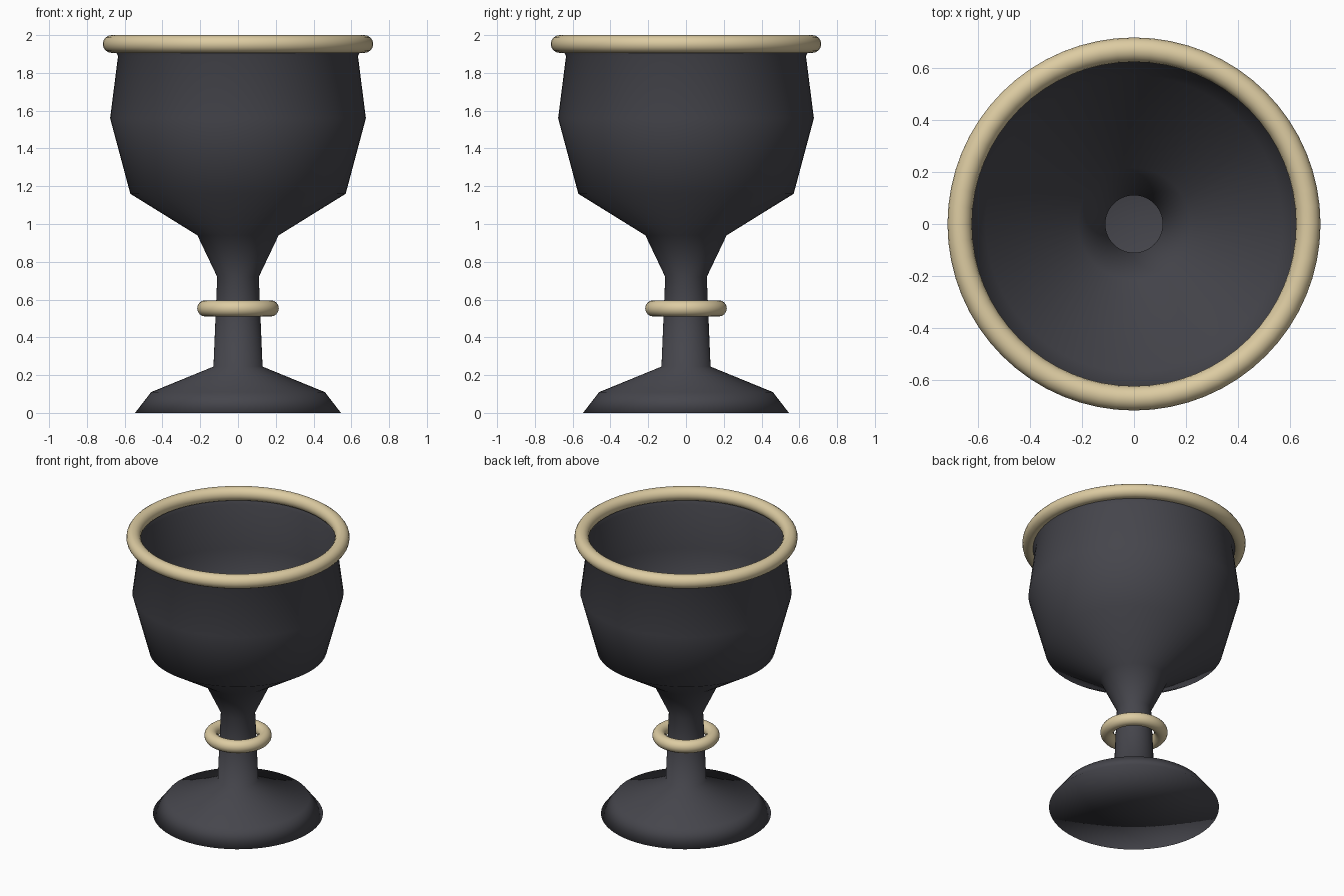
import bpy, bmesh
from math import pi

if "Cube" in bpy.data.objects:
    bpy.data.objects.remove(bpy.data.objects["Cube"])

SEGMENTS = 64


def material(name, color):
    m = bpy.data.materials.new(name)
    m.diffuse_color = color
    m.use_nodes = True
    m.node_tree.nodes["Principled BSDF"].inputs["Base Color"].default_value = m.diffuse_color
    return m


def lathe(name, profile, mat):
    # Spin an (r, z) profile around z; the axis point fuses to a single vertex
    bm = bmesh.new()
    verts = [bm.verts.new((r, 0, z)) for r, z in profile]
    edges = [bm.edges.new(pair) for pair in zip(verts, verts[1:])]
    bmesh.ops.spin(bm, geom=verts + edges, cent=(0, 0, 0), axis=(0, 0, 1),
                   angle=2 * pi, steps=SEGMENTS, use_merge=False)
    bmesh.ops.remove_doubles(bm, verts=bm.verts, dist=0.0005)
    bmesh.ops.recalc_face_normals(bm, faces=bm.faces)
    # The open shell should face outwards: its base disc points down
    bm.normal_update()
    base = min(bm.faces, key=lambda f: f.calc_center_median().z)
    if base.normal.z > 0:
        bmesh.ops.reverse_faces(bm, faces=bm.faces)
    for f in bm.faces:
        f.smooth = True
    mesh = bpy.data.meshes.new(name)
    bm.to_mesh(mesh)
    bm.free()
    mesh.materials.append(mat)
    obj = bpy.data.objects.new(name, mesh)
    bpy.context.collection.objects.link(obj)
    return obj


def ring(name, major, minor, z, mat):
    bpy.ops.mesh.primitive_torus_add(major_radius=major, minor_radius=minor,
                                     major_segments=SEGMENTS, minor_segments=16,
                                     location=(0, 0, z))
    obj = bpy.context.object
    obj.name = name
    obj.data.materials.append(mat)
    bpy.ops.object.shade_smooth()


dark = material("dark_metal", (0.06, 0.06, 0.072, 1))
gold = material("pale_gold", (0.72, 0.60, 0.36, 1))

# Thin hollow cup: base, stem and bowl in one shell
lathe("goblet_body", [
    (0, 0), (0.545, 0), (0.46, 0.11), (0.13, 0.245),
    (0.11, 0.72), (0.215, 0.94), (0.57, 1.16),
    (0.677, 1.56), (0.635, 1.89), (0.665, 1.94)], dark)

# Rim band and stem ring
ring("rim_ring", 0.669, 0.047, 1.953, gold)
ring("stem_ring", 0.173, 0.043, 0.553, gold)
